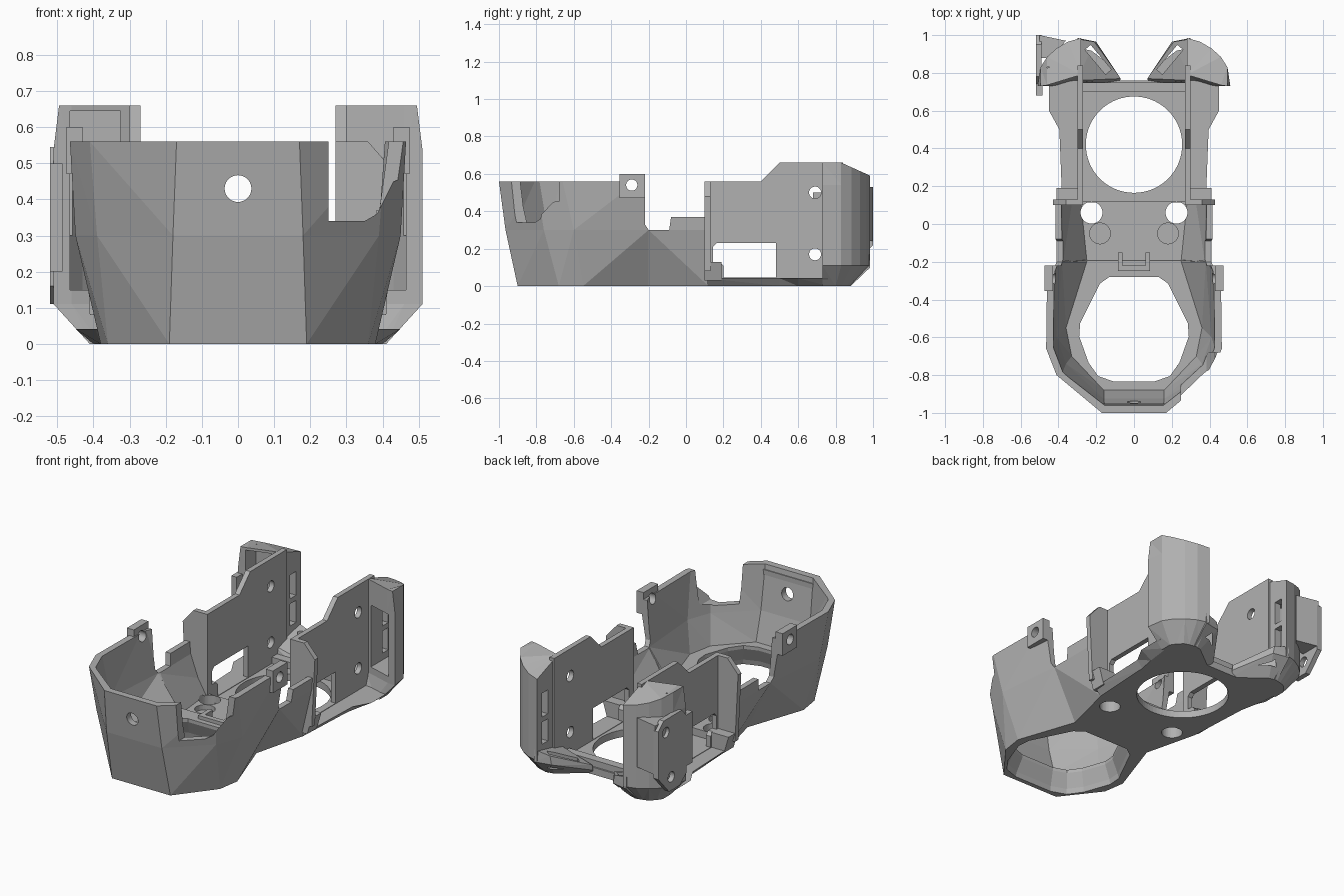
import bpy, bmesh, math
from mathutils import Vector, Matrix

old = bpy.data.objects.get("Cube")
if old:
    bpy.data.objects.remove(old, do_unlink=True)

grey = bpy.data.materials.new("mid grey plastic")
grey.use_nodes = True
GREY = (0.44, 0.44, 0.44, 1)
grey.diffuse_color = GREY
grey.node_tree.nodes["Principled BSDF"].inputs["Base Color"].default_value = GREY


def finish(name, bm):
    bmesh.ops.recalc_face_normals(bm, faces=bm.faces)
    mesh = bpy.data.meshes.new(name)
    bm.to_mesh(mesh)
    bm.free()
    mesh.materials.append(grey)
    ob = bpy.data.objects.new(name, mesh)
    bpy.context.collection.objects.link(ob)
    return ob


def loft(name, rings):
    """Closed solid through rings of equal length."""
    bm = bmesh.new()
    loops = [[bm.verts.new(p) for p in r] for r in rings]
    n = len(loops[0])
    for a, b in zip(loops, loops[1:]):
        for i in range(n):
            j = (i + 1) % n
            bm.faces.new((a[i], a[j], b[j], b[i]))
    bm.faces.new(loops[0])
    bm.faces.new(loops[-1])
    bmesh.ops.recalc_face_normals(bm, faces=bm.faces)
    bmesh.ops.triangulate(bm, faces=bm.faces[:])
    return finish(name, bm)


def level(half, z):
    """Mirror half an outline into a full ring at height z."""
    return [(x, y, z) for x, y in half] + [(-x, y, z) for x, y in reversed(half)]


def prism(name, pts, lo, hi, axis):
    """Extrude a 2D outline along one axis."""
    put = {"x": lambda a, b, d: (d, a, b), "y": lambda a, b, d: (a, d, b),
           "z": lambda a, b, d: (a, b, d)}[axis]
    return loft(name, [[put(a, b, d) for a, b in pts] for d in (lo, hi)])


def box(name, x, y, z):
    return prism(name, [(x[0], y[0]), (x[1], y[0]), (x[1], y[1]), (x[0], y[1])], *z, "z")


def rod(a, b, r, lo, hi, axis, n=40):
    pts = [(a + r * math.cos(math.tau * i / n), b + r * math.sin(math.tau * i / n))
           for i in range(n)]
    return prism("cutter", pts, lo, hi, axis)


def hull(name, pts):
    bm = bmesh.new()
    for p in pts:
        bm.verts.new(p)
    out = bmesh.ops.convex_hull(bm, input=bm.verts[:])
    bmesh.ops.delete(bm, geom=[v for v in out["geom_interior"] if isinstance(v, bmesh.types.BMVert)],
                     context="VERTS")
    return finish(name, bm)


def cut(ob, *cutters):
    for c in cutters:
        m = ob.modifiers.new("cut", "BOOLEAN")
        m.operation, m.solver, m.object = "DIFFERENCE", "EXACT", c
        with bpy.context.temp_override(object=ob, active_object=ob):
            bpy.ops.object.modifier_apply(modifier=m.name)
        bpy.data.objects.remove(c, do_unlink=True)
    return ob


def mirrored(ob, name):
    twin = ob.copy()
    twin.data = ob.data.copy()
    twin.name = name
    twin.data.transform(Matrix.Scale(-1, 4, Vector((1, 0, 0))))
    twin.data.flip_normals()
    bpy.context.collection.objects.link(twin)
    return twin


# Front bowl: faceted flared wall
bowl = loft("front_bowl", [
    level([(.19, -.9), (.36, -.68), (.38, -.55), (.26, -.2), (.34, .12)], 0),
    level([(.18, -.965), (.39, -.76), (.45, -.6), (.41, -.2), (.41, .12)], .3),
    level([(.17, -1), (.41, -.8), (.465, -.66), (.46, -.26), (.43, .12)], .56)])
cavity = loft("cutter", [
    level([(.16, -.88), (.33, -.7), (.36, -.55), (.25, -.2), (.27, -.18)], .13),
    level([(.16, -.925), (.36, -.74), (.41, -.6), (.38, -.2), (.37, -.17)], .3),
    level([(.155, -.965), (.38, -.79), (.43, -.66), (.425, -.26), (.39, -.17)], .6)])
rear_cavity = loft("cutter", [
    level([(.25, -.19), (.30, .3)], .085),
    level([(.375, -.2), (.38, .3)], .3),
    level([(.40, -.2), (.40, .3)], .6)])
# Tapered hexagonal opening with softened corners
funnel = loft("cutter", [
    level([(x * s, -.555 + y * s) for x, y in
           [(.11, -.278), (.19, -.25), (.24, -.18), (.29, -.04), (.285, .03), (.18, .24), (.13, .275)]], z)
    for s, z in ((1.16, -.02), (1.12, .03), (1, .11), (1, .2))])
saddle = prism("cutter", [(-.22, .7), (-.22, .33), (-.2, .3), (-.09, .3), (-.08, .37),
                          (.3, .37), (.3, .7)], -1, 1, "x")
notch = prism("cutter", [(.25, .7), (.25, .34), (.35, .34), (.385, .36), (.43, .45),
                         (.6, .5), (.6, .7)], -1.1, -.68, "y")
cut(bowl, cavity, rear_cavity, funnel, saddle, notch,
    rod(0, .43, .037, -1.1, -.85, "y"), rod(-.29, .54, .03, -1, 1, "x"))
# Through holes and shallow round seats in the middle floor
for s in (1, -1):
    cut(bowl, rod(.225 * s, .06, .058, -.1, .2, "z"), rod(.18 * s, -.05, .055, .055, .2, "z"))

# Slim ledge inside the front rim and box behind the opening
box("front_rim_ledge", (-.17, .17), (-.975, -.95), (.5, .53))
cut(box("wire_guide", (-.085, .085), (-.25, -.15), (.06, .15)),
    box("cutter", (-.06, .06), (-.22, -.1), (.09, .2)))

# Rear floor with the large round hole
floor = loft("rear_floor", [
    level([(.34, .115), (.36, .5), (.38, .6), (.40, .76)], 0),
    level([(.38, .115), (.395, .5), (.45, .6), (.45, .76)], .042)])
cut(floor, rod(0, .42, .255, -.1, .2, "z", 72))
box("rear_floor_bar", (-.27, .27), (.70, .75), (.035, .08))

# Rim tabs
tab = cut(box("left_rim_tab", (.43, .475), (-.355, -.22), (.47, .6)),
          rod(-.29, .54, .03, .3, .6, "x"))
mirrored(tab, "right_rim_tab")

# Upright side panels with window and bolt holes
panel = prism("left_side_panel", [(.1, .0), (.1, .56), (.4, .56), (.5, .66),
                                  (.84, .66), (.84, .0)], .27, .30, "x")
window = prism("cutter", [(.145, .13), (.145, .21), (.165, .23), (.48, .23), (.48, .045),
                          (.2, .045), (.2, .11), (.18, .13)], .1, .4, "x")
cut(panel, window, rod(.69, .5, .032, .1, .4, "x"), rod(.69, .17, .032, .1, .4, "x"))
mirrored(panel, "right_side_panel")

# Thin flanges where panels meet the bowl, each on a low foot
flange = hull("left_flange", [(x, y, z) for x, z in
              [(.28, .08), (.28, .56), (.36, .56), (.43, .48), (.41, .08)] for y in (.1, .13)])
mirrored(flange, "right_flange")
foot = hull("left_flange_foot", [(x, y, z) for y in (.1, .19) for x, z in
            [(.30, .03), (.38, .03), (.41, .13), (.30, .13)]])
mirrored(foot, "right_flange_foot")


# Rounded rear columns with a sloped top, front pocket and inner slots
def column(name, pocket_top):
    body = [(.28, .985), (.35, .965), (.41, .93), (.46, .885), (.495, .83), (.51, .73),
            (.46, .735), (.28, .79)]
    base = [(.28, .88), (.33, .87), (.36, .86), (.39, .83), (.41, .8), (.41, .73),
            (.38, .735), (.28, .75)]
    ring = lambda pts, z: [(x, y, z) for x, y in pts]
    top = [(min(x, .495), y, .66 - .45 * max(0, y - .83)) for x, y in body]
    ob = loft(name, [ring(base, 0), ring(body, .11), ring(body, .54), top])
    deep = prism("cutter", [(.32, .6), (.465, .6), (.465, .82), (.43, .87), (.39, .91),
                            (.32, .95)], .15, .51, "z")
    cut(ob, deep, box("cutter", (.325, .465), (.6, .83), (.3, pocket_top)))
    for lo, hi in ((.19, .32), (.35, .49)):
        cut(ob, box("cutter", (.2, .35), (.885, .94), (lo, hi)))
    return ob


column("left_rear_column", .515)
spare = column("spare", .645)
mirrored(spare, "right_rear_column")
bpy.data.objects.remove(spare, do_unlink=True)

# Low angled ducts between the columns and the floor
duct = hull("left_rear_duct", [(.08, .74, 0), (.3, .74, 0), (.3, .88, 0), (.25, .87, 0), (.07, .77, .03),
                               (.07, .77, .06), (.2, .965, .1), (.3, .985, .1), (.21, .965, .15),
                               (.3, .98, .17), (.3, .76, .12)])
slot = box("cutter", (-.02, .02), (-.085, .085), (.05, .3))
slot.data.transform(Matrix.Translation((.19, .87, 0)) @ Matrix.Rotation(math.radians(-40), 4, "Z"))
cut(duct, slot)
mirrored(duct, "right_rear_duct")

# Bolt-on bracket outside the right rear column
bracket = prism("right_bracket", [(.74, .16), (.80, .11), (.9, .11), (1, .22), (1, .5), (.95, .545),
                                  (.78, .545), (.74, .5)], -.52, -.49, "x")
cut(bracket, rod(.93, .47, .03, -.6, -.4, "x"), rod(.88, .19, .03, -.6, -.4, "x"))
hull("right_bracket_web", [(x, y, z) for z in (.24, .53)
                           for x, y in ((-.5, 1), (-.36, .97), (-.44, .88), (-.5, .88))])
box("right_bracket_clip", (-.52, -.485), (.68, .75), (.2, .5))
